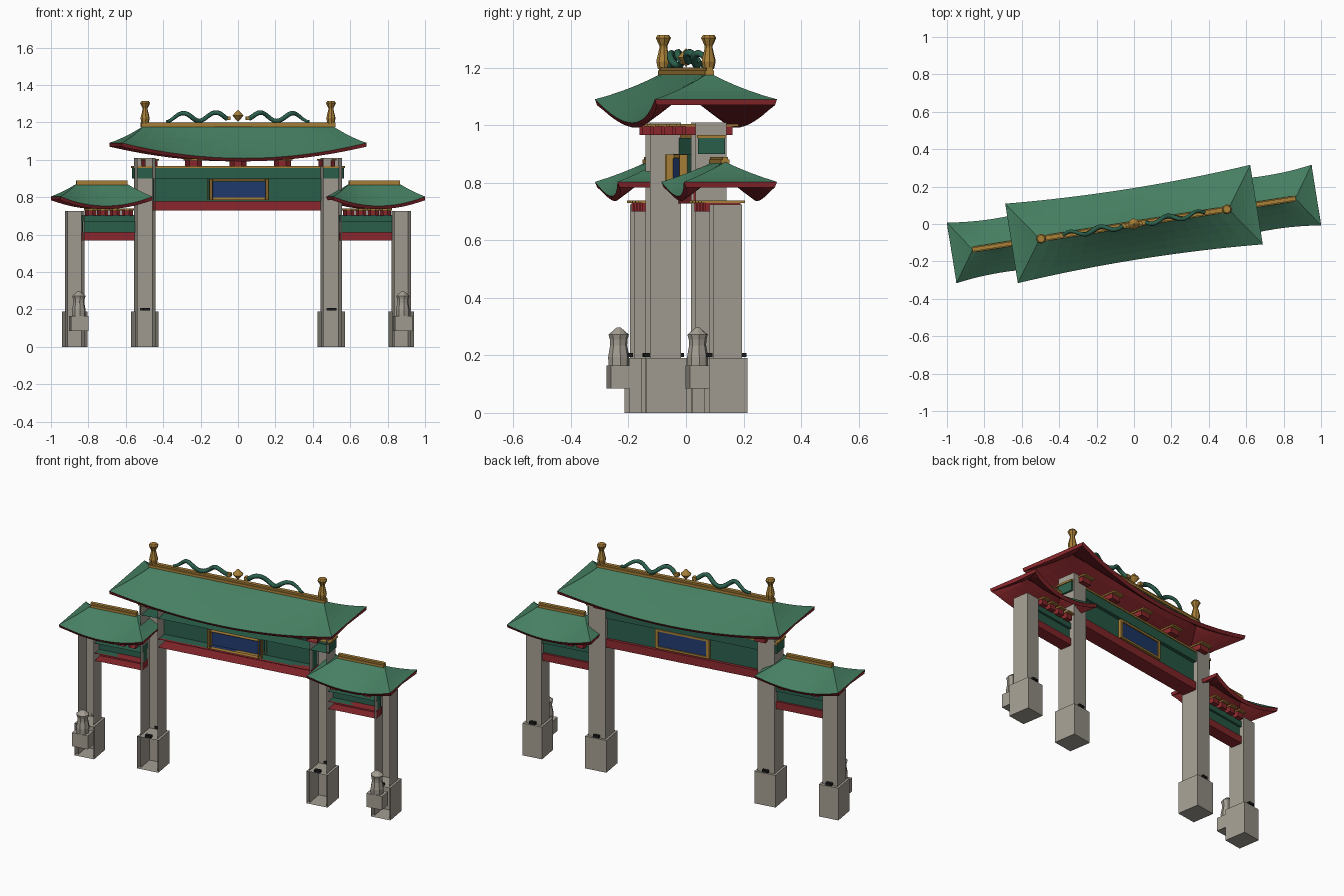
import bpy, bmesh, math
from mathutils import Vector

if "Cube" in bpy.data.objects:
    bpy.data.objects.remove(bpy.data.objects["Cube"])

TURN = math.radians(9)          # whole gate is turned in plan


def mat(name, c):
    m = bpy.data.materials.new(name)
    m.diffuse_color = (*c, 1)
    m.use_nodes = True
    m.node_tree.nodes["Principled BSDF"].inputs["Base Color"].default_value = m.diffuse_color
    return m


STONE = mat("stone", (0.37, 0.34, 0.29))
TILE = mat("green_tile", (0.06, 0.21, 0.12))
PAINT = mat("green_paint", (0.025, 0.12, 0.075))
RED = mat("red_paint", (0.27, 0.022, 0.027))
GOLD = mat("gold", (0.40, 0.22, 0.04))
BLUE = mat("blue_panel", (0.015, 0.045, 0.16))
DARK = mat("dark_iron", (0.01, 0.01, 0.01))


def finish(name, bm, *mats):
    me = bpy.data.meshes.new(name)
    bm.to_mesh(me)
    bm.free()
    ob = bpy.data.objects.new(name, me)
    bpy.context.collection.objects.link(ob)
    for m in mats:
        me.materials.append(m)
    ob.rotation_euler.z = TURN
    return ob


def box(name, x, y, w, d, z0, z1, m, open_front=False):
    """Box centred on x, y; open_front leaves the -y face out."""
    bm = bmesh.new()
    bmesh.ops.create_cube(bm, size=1)
    for v in bm.verts:
        v.co = Vector((x + v.co.x * w, y + v.co.y * d, (z0 + z1) / 2 + v.co.z * (z1 - z0)))
    if open_front:
        bm.normal_update()
        bmesh.ops.delete(bm, geom=[f for f in bm.faces if f.normal.y < -0.9], context='FACES')
    return finish(name, bm, m)


def lathe(name, x, y, prof, n, m):
    bm = bmesh.new()
    rings = [[bm.verts.new((x + r * math.cos(2 * math.pi * i / n), y + r * math.sin(2 * math.pi * i / n), z))
              for i in range(n)] for r, z in prof]
    for a, b in zip(rings, rings[1:]):
        for i in range(n):
            j = (i + 1) % n
            bm.faces.new((a[i], a[j], b[j], b[i]))
    bm.faces.new(rings[0][::-1])
    bm.faces.new(rings[-1])
    return finish(name, bm, m)


def roof(name, cx, hx, hy, hy_mid, rx, z_ridge, z_mid, z_corner, sag, n=16, k=5):
    """Hipped roof shell whose long eaves dip in the middle."""
    bm = bmesh.new()

    def patch(ridge, eave, n):
        rows = []
        for j in range(k + 1):
            t = j / k
            row = []
            for i in range(n + 1):
                u = 2 * i / n - 1
                p = ridge(u).lerp(eave(u), t)
                p.z -= sag * 4 * t * (1 - t)
                row.append(bm.verts.new(p))
            rows.append(row)
        for a, b in zip(rows, rows[1:]):
            for i in range(n):
                bm.faces.new((a[i], b[i], b[i + 1], a[i + 1]))

    for s in (-1, 1):
        patch(lambda u: Vector((cx + u * rx, 0, z_ridge)),
              lambda u: Vector((cx + u * hx, s * (hy_mid + (hy - hy_mid) * u * u),
                                z_mid + (z_corner - z_mid) * u * u)), n)
        patch(lambda u: Vector((cx + s * rx, 0, z_ridge)),
              lambda u: Vector((cx + s * hx, u * hy, z_corner)), 2)
    bmesh.ops.remove_doubles(bm, verts=bm.verts, dist=1e-5)
    bmesh.ops.dissolve_degenerate(bm, edges=bm.edges, dist=1e-6)
    bmesh.ops.recalc_face_normals(bm, faces=bm.faces)
    bm.normal_update()
    if sum(f.normal.z for f in bm.faces) < 0:
        bmesh.ops.reverse_faces(bm, faces=bm.faces)
    ob = finish(name, bm, TILE, RED)
    mod = ob.modifiers.new("thickness", 'SOLIDIFY')
    mod.thickness, mod.offset = 0.021, -1
    mod.material_offset = mod.material_offset_rim = 1
    return ob


def bracket(name, x, w, d, z):
    box(name + "_arm", x, 0, w, d, z, z + 0.03, RED, True)
    box(name + "_plate", x, 0, w * 1.15, d * 1.25, z + 0.03, z + 0.039, GOLD, True)


# main roof with ridge bars
roof("main_roof", 0, 0.663, 0.215, 0.19, 0.51, 1.182, 1.008, 1.09, 0.008)
box("main_ridge", 0, 0, 1.05, 0.032, 1.175, 1.19, GOLD)
box("main_ridge_cap", 0, 0, 1.05, 0.022, 1.19, 1.2, GOLD)

# main span between inner pillars
box("main_lower_beam", 0, 0, 0.912, 0.09, 0.728, 0.776, RED, True)
box("main_panel", 0, 0, 0.912, 0.055, 0.776, 0.9, PAINT, True)
box("main_upper_beam", 0, 0, 1.13, 0.096, 0.9, 0.955, PAINT, True)
box("main_beam_cap", 0, 0, 1.14, 0.104, 0.955, 0.966, GOLD, True)
for i in range(5):
    bracket("main_bracket", (i - 2) * 0.24, 0.065, 0.165, 0.965)

# plaque on both sides
for s in (-1, 1):
    box("plaque_panel", 0, s * 0.033, 0.29, 0.02, 0.797, 0.885, BLUE, True)
    for e in (-1, 1):
        box("plaque_frame_side", e * 0.152, s * 0.034, 0.016, 0.028, 0.785, 0.898, GOLD, True)
    for z in (0.785, 0.886):
        box("plaque_frame_rail", 0, s * 0.034, 0.29, 0.028, z, z + 0.012, GOLD, True)

# ridge pearl
lathe("ridge_pearl", 0, 0, [(0.002, 1.204), (0.03, 1.236), (0.002, 1.266)], 8, GOLD)

for s in (-1, 1):
    # side roof, ridge
    roof("side_roof", s * 0.738, 0.249, 0.164, 0.145, 0.135, 0.872, 0.753, 0.803, 0.004, 12, 4)
    box("side_ridge", s * 0.738, 0, 0.275, 0.03, 0.866, 0.88, GOLD)
    box("side_ridge_cap", s * 0.738, 0, 0.275, 0.02, 0.88, 0.89, GOLD)

    # side span beams and brackets
    cx = s * 0.697
    box("side_lower_beam", cx, 0, 0.29, 0.07, 0.567, 0.61, RED, True)
    box("side_panel", cx, 0, 0.29, 0.044, 0.61, 0.67, PAINT, True)
    box("side_upper_beam", cx, 0, 0.29, 0.07, 0.67, 0.705, PAINT, True)
    for i in range(4):
        bracket("side_bracket", s * (0.6 + 0.066 * i), 0.042, 0.125, 0.7)

    # pillars, plinths and iron clamps; their fronts are left open
    for nm, x, w, d, top, bw, bd in (("inner", s * 0.504, 0.1, 0.11, 1.01, 0.126, 0.138),
                                     ("outer", s * 0.883, 0.09, 0.1, 0.725, 0.116, 0.135)):
        box(nm + "_pillar", x, 0, w, d, 0, top, STONE, True)
        box(nm + "_plinth", x, 0, bw, bd, 0, 0.19, STONE, True)
        for e in (-1, 1):
            box(nm + "_clamp", x, e * 0.06, 0.035, 0.02, 0.194, 0.208, DARK)

    # guardian statue on a block
    box("guardian_block", s * 0.877, -0.098, 0.095, 0.07, 0.085, 0.165, STONE)
    lathe("guardian_statue", s * 0.877, -0.098,
          [(0.036, 0.165), (0.037, 0.195), (0.03, 0.235), (0.031, 0.255), (0.036, 0.272), (0.008, 0.296)], 8, STONE)

    # ridge finial
    lathe("ridge_finial", s * 0.503, 0,
          [(0.019, 1.195), (0.025, 1.222), (0.014, 1.268), (0.014, 1.276), (0.027, 1.303), (0.02, 1.313)], 8, GOLD)

    # serpent on the ridge, swept tube along a wave
    cu = bpy.data.curves.new("ridge_serpent", 'CURVE')
    cu.dimensions = '3D'
    cu.bevel_depth, cu.bevel_resolution, cu.use_fill_caps = 0.011, 1, True
    sp = cu.splines.new('POLY')
    N = 24
    sp.points.add(N)
    for i, p in enumerate(sp.points):
        t = i / N
        p.co = (s * (0.385 - 0.325 * t), 0.014 * math.sin(t * 4 * math.pi),
                1.226 - 0.022 * math.cos(t * 3.7 * math.pi) + 0.006 * t, 1)
        p.radius = 0.75 + 0.4 * min(1, t * 3)
    ob = bpy.data.objects.new("ridge_serpent", cu)
    bpy.context.collection.objects.link(ob)
    cu.materials.append(PAINT)
    ob.rotation_euler.z = TURN
    box("serpent_head", s * 0.054, 0, 0.024, 0.022, 1.212, 1.232, GOLD)
